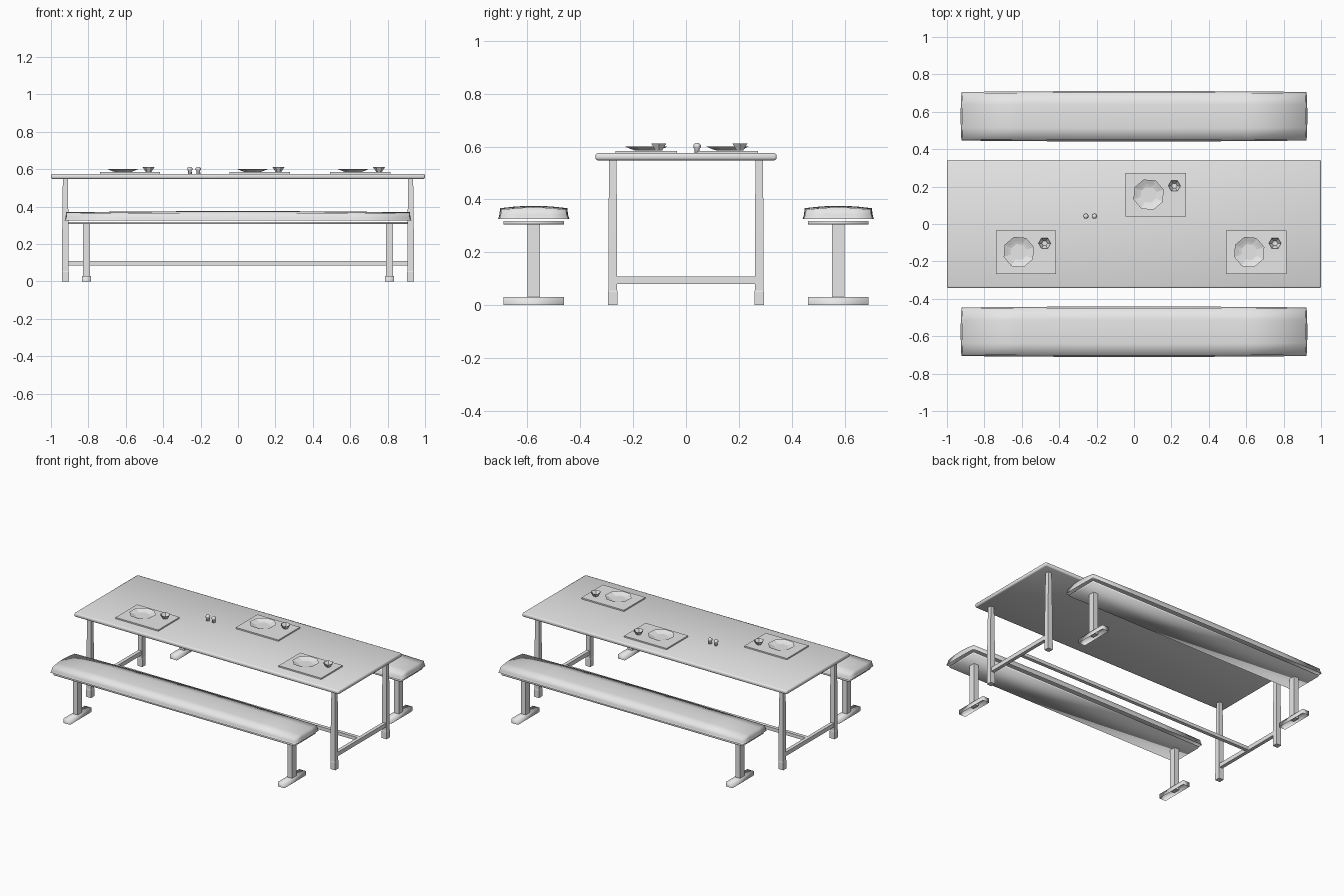
import bpy, bmesh, math

if "Cube" in bpy.data.objects:
    bpy.data.objects.remove(bpy.data.objects["Cube"])

grey = bpy.data.materials.new("plain_grey")
grey.diffuse_color = (0.8, 0.8, 0.8, 1)
grey.use_nodes = True
grey.node_tree.nodes["Principled BSDF"].inputs["Base Color"].default_value = grey.diffuse_color


def finish(name, bm, smooth=False):
    bmesh.ops.recalc_face_normals(bm, faces=bm.faces)
    me = bpy.data.meshes.new(name)
    bm.to_mesh(me)
    bm.free()
    me.materials.append(grey)
    for p in me.polygons:
        p.use_smooth = smooth
    ob = bpy.data.objects.new(name, me)
    bpy.context.collection.objects.link(ob)
    return ob


def box(name, x, y, z, open_bottom=False, smooth=False, bevel=0):
    """Box from (min, max) pairs, optionally hollow underneath."""
    bm = bmesh.new()
    bmesh.ops.create_cube(bm, size=1)
    for v in bm.verts:
        v.co = [r[0] + (c + 0.5) * (r[1] - r[0]) for c, r in zip(v.co, (x, y, z))]
    bm.normal_update()
    if bevel:
        bmesh.ops.bevel(bm, geom=bm.edges[:], offset=bevel, segments=2,
                        profile=0.5, affect='EDGES')
    ob = finish(name, bm, smooth)
    if open_bottom:
        bm = bmesh.new()
        bm.from_mesh(ob.data)
        bm.normal_update()
        bmesh.ops.delete(bm, geom=[f for f in bm.faces if f.normal.z < -0.9],
                         context='FACES_ONLY')
        bm.to_mesh(ob.data)
        bm.free()
    return ob


def lathe(name, cx, cy, profile, n, turn=0, cap_top=True, smooth=False):
    """Stack of n-sided rings given as (radius, z)."""
    bm = bmesh.new()
    rings = []
    for r, z in profile:
        rings.append([bm.verts.new((cx + r * math.cos(turn + math.tau * i / n),
                                    cy + r * math.sin(turn + math.tau * i / n), z))
                      for i in range(n)])
    for a, b in zip(rings, rings[1:]):
        for i in range(n):
            j = (i + 1) % n
            bm.faces.new((a[i], a[j], b[j], b[i]))
    bm.faces.new(rings[0][::-1])
    if cap_top:
        bm.faces.new(rings[-1])
    return finish(name, bm, smooth)


def cushion(name, cy):
    """Softly crowned seat, hollow underneath."""
    bm = bmesh.new()
    bmesh.ops.create_grid(bm, x_segments=6, y_segments=4, size=1)
    rim = [e for e in bm.edges if e.is_boundary]
    for v in bm.verts:
        u, w = v.co.x, v.co.y
        v.co = (u * (0.915 + 0.004 * (1 - w * w)),
                cy + w * (0.122 + 0.005 * (1 - u * u)),
                0.361 + 0.009 * (1 - w * w) + 0.006 * (1 - u * u))
    # side walls swell a little, then tuck in at the lower edge
    for z, grow in ((0.342, 0.003), (0.325, -0.005)):
        geom = bmesh.ops.extrude_edge_only(bm, edges=rim)['geom']
        rim = [g for g in geom if isinstance(g, bmesh.types.BMEdge)]
        for v in [g for g in geom if isinstance(g, bmesh.types.BMVert)]:
            if abs(v.co.x) > 0.9:
                v.co.x += math.copysign(grow, v.co.x)
            if abs(v.co.y - cy) > 0.11:
                v.co.y += math.copysign(grow, v.co.y - cy)
            v.co.z = z
        rim = [e for e in rim if e.is_boundary]
    ob = finish(name, bm, True)
    # make the open shell face outward
    if max(ob.data.polygons, key=lambda p: abs(p.normal.z)).normal.z < 0:
        ob.data.flip_normals()
    return ob


# Table
box("table_top", (-1, 1), (-0.343, 0.343), (0.548, 0.575), smooth=True, bevel=0.009)
s2 = math.sqrt(2)
for sx in (-1, 1):
    for sy in (-1, 1):
        lathe("table_leg", sx * 0.923, sy * 0.277,
              [(0.0185 * s2, 0), (0.0185 * s2, 0.05), (0.0168 * s2, 0.056),
               (0.0168 * s2, 0.27), (0.0135 * s2, 0.552)], 4, math.pi / 4)
    x = sx * 0.923
    box("end_stretcher", (x - 0.012, x + 0.012), (-0.262, 0.262), (0.08, 0.108))
box("long_stretcher", (-0.915, 0.915), (-0.012, 0.012), (0.085, 0.108))

# Benches
for sy in (-1, 1):
    cy = sy * 0.576
    cushion("bench_seat", cy)
    box("bench_board", (-0.91, 0.91), (cy - 0.115, cy + 0.115), (0.306, 0.318), smooth=True)
    for sx in (-1, 1):
        x = sx * 0.81
        box("bench_post", (x - 0.018, x + 0.018), (cy - 0.023, cy + 0.023), (0.015, 0.308))
        box("bench_foot", (x - 0.025, x + 0.025), (cy - 0.115, cy + 0.115), (0, 0.03),
            open_bottom=True, smooth=True)

# Place settings
for mx, my in ((-0.578, -0.15), (0.116, 0.157), (0.654, -0.15)):
    box("place_mat", (mx - 0.161, mx + 0.161), (my - 0.116, my + 0.116), (0.574, 0.584))
    lathe("plate", mx - 0.038, my,
          [(0.045, 0.5855), (0.06, 0.59), (0.085, 0.6)], 8, math.pi / 10, cap_top=False)
    lathe("cup", mx + 0.1, my + 0.047,
          [(0.015, 0.5855), (0.022, 0.596), (0.033, 0.612)], 6, cap_top=False)

# Shakers
for x in (-0.257, -0.212):
    lathe("shaker", x, 0.042,
          [(0.011, 0.574), (0.009, 0.591), (0.014, 0.597), (0.014, 0.606),
           (0.007, 0.613)], 8, smooth=True)
